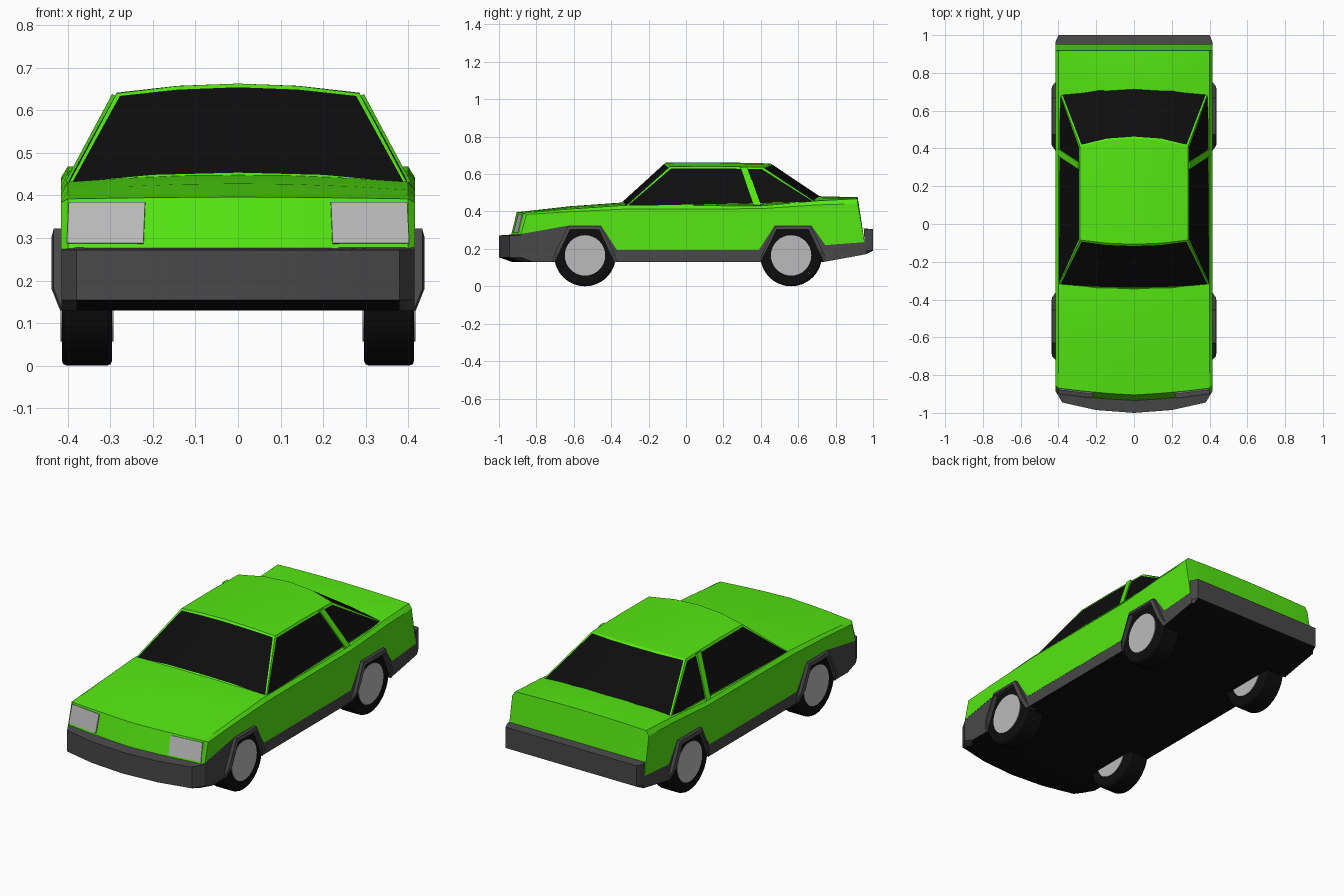
import bpy, bmesh, math
from mathutils import Vector

if "Cube" in bpy.data.objects:
    bpy.data.objects.remove(bpy.data.objects["Cube"])


def material(name, rgb):
    m = bpy.data.materials.new(name)
    m.diffuse_color = (*rgb, 1)
    m.use_nodes = True
    m.node_tree.nodes["Principled BSDF"].inputs["Base Color"].default_value = m.diffuse_color
    return m


GREEN = material("green_paint", (0.09, 0.8, 0.006))
BLACK = material("black", (0.004, 0.004, 0.004))
DARK = material("dark_plastic", (0.065, 0.065, 0.065))
LENS = material("lens", (0.5, 0.5, 0.5))
RED = material("red_lamp", (0.7, 0.0, 0.0))


def finish(name, bm, mats):
    bmesh.ops.recalc_face_normals(bm, faces=bm.faces)
    me = bpy.data.meshes.new(name)
    bm.to_mesh(me)
    bm.free()
    for m in mats:
        me.materials.append(m)
    ob = bpy.data.objects.new(name, me)
    bpy.context.collection.objects.link(ob)
    return ob


def smooth(ob, angle=30):
    bpy.ops.object.select_all(action='DESELECT')
    ob.select_set(True)
    bpy.context.view_layer.objects.active = ob
    bpy.ops.object.shade_smooth_by_angle(angle=math.radians(angle))


def loft(rings):
    """Skin closed rings of equal length and cap both ends."""
    bm = bmesh.new()
    vs = [[bm.verts.new(p) for p in r] for r in rings]
    n = len(vs[0])
    for a, b in zip(vs, vs[1:]):
        for i in range(n):
            bm.faces.new((a[i], a[(i + 1) % n], b[(i + 1) % n], b[i]))
    bm.faces.new(vs[0])
    bm.faces.new(vs[-1])
    bmesh.ops.recalc_face_normals(bm, faces=bm.faces)
    bm.normal_update()
    return bm


def both(xs):
    return [-x for x in reversed(xs)] + xs[1:]


def lerp(table, x):
    for (a, u), (b, v) in zip(table, table[1:]):
        if x <= b:
            return u + (v - u) * (x - a) / (b - a)
    return table[-1][1]


def panel(name, pts, mat, thick, ring=0):
    """Thin mirrored plate on the +x side; ring > 0 leaves only a frame."""
    bm = bmesh.new()
    f = bm.faces.new([bm.verts.new(p) for p in pts])
    if ring:
        bmesh.ops.inset_region(bm, faces=[f], thickness=ring)
        bmesh.ops.delete(bm, geom=[f], context='FACES')
    ob = finish(name, bm, [mat])
    s = ob.modifiers.new("thickness", 'SOLIDIFY')
    s.thickness, s.offset = thick, 0
    ob.modifiers.new("mirror", 'MIRROR')
    return ob


# Line where the paint meets the dark lower trim, front to rear
SEAM = [(-0.88, 0.28), (-0.625, 0.325), (-0.455, 0.325), (-0.37, 0.195),
        (0.39, 0.195), (0.475, 0.325), (0.67, 0.325), (0.745, 0.22), (0.955, 0.236)]

# Dark bumpers, sills and wheel openings
openings = [(0.735, 0.13), (0.655, 0.305), (0.485, 0.305), (0.40, 0.13),
            (-0.385, 0.13), (-0.465, 0.305), (-0.62, 0.305), (-0.70, 0.13)]
trim = ([(-1.0, 0.272)] + SEAM + [(0.95, 0.31), (1.0, 0.305), (1.0, 0.19), (0.965, 0.172)]
        + openings + [(-0.93, 0.13), (-1.0, 0.155)])
BOW = [(0, 0), (0.2, 0.015), (0.38, 0.055), (0.415, 0.115)]


def trim_point(x, y, z):
    if y < -0.92:
        y += lerp(BOW, abs(x))
    elif y > 0.97 and abs(x) > 0.41:
        y -= 0.035
    return (x, y, z)


bm = loft([[trim_point(x, y, z) for y, z in trim] for x in both([0, 0.2, 0.38, 0.4, 0.415])])
for f in bm.faces:
    f.material_index = int(f.normal.z < -0.85)
smooth(finish("bumpers_and_sills", bm, [DARK, BLACK]))

# Underfloor between the wheels
bpy.ops.mesh.primitive_cube_add(size=1, location=(0, 0.01, 0.221))
floor = bpy.context.object
floor.name = "underfloor"
floor.scale = (0.59, 1.46, 0.18)
floor.data.materials.append(BLACK)

# Painted body: crowned bonnet and boot, chamfered shoulders
NOSE = [(0, 0), (0.2, 0.012), (0.4, 0.036), (0.416, 0.052)]
top_y = [-0.905, -0.62, -0.34, 0.40, 0.70, 0.918]
mid_z = [0.396, 0.428, 0.448, 0.44, 0.482, 0.476]
edge_z = [0.392, 0.413, 0.432, 0.43, 0.457, 0.468]
drop = [0.008, 0.014, 0.02, 0.015, 0.022, 0.026]


def body_ring(x):
    a = abs(x)
    k = max(0, 1 - (a / 0.4) ** 2)
    pts = [(x, -0.935 + lerp(NOSE, a), 0.274)]
    for y, m, e, d in zip(top_y, mid_z, edge_z, drop):
        z = e + (m - e) * k - (d if a > 0.41 else 0)
        pts.append((x, y + (lerp(NOSE, a) if y < -0.9 else 0), z))
    return pts + [(x, y, z) for y, z in reversed(SEAM)]


smooth(finish("body", loft([body_ring(x) for x in both([0, 0.13, 0.27, 0.4, 0.416])]), [GREEN]))


# Cabin: black glass with painted roof and pillar frames
def cabin_ring(u):
    k = 1 - u * u
    return [(0.4 * u, -0.325 - 0.022 * k, 0.425 + 0.02 * k),
            (0.285 * u, -0.085 - 0.022 * k, 0.64 + 0.023 * k),
            (0.285 * u, 0.41 + 0.042 * k, 0.637 + 0.02 * k),
            (0.392 * u, 0.695 + 0.03 * k, 0.448 + 0.026 * k)]


# an extra roof bow gives the slight arch along the top
def arched(u):
    a, b, c, d = cabin_ring(u)
    m = (Vector(b) + Vector(c)) / 2 + Vector((0, 0, 0.003))
    return [a, b, tuple(m), c, d]


bm = loft([arched(u) for u in (-1, -0.5, 0, 0.5, 1)])
groups = {"screen": [], "rear": [], "left": [], "right": []}
for f in bm.faces:
    n = f.normal
    if len(f.verts) == 5:
        groups["right" if n.x > 0 else "left"].append(f)
    elif n.y < -0.4 and n.z > 0:
        groups["screen"].append(f)
    elif n.y > 0.4 and n.z > 0:
        groups["rear"].append(f)
for fs in groups.values():
    bmesh.ops.inset_region(bm, faces=fs, thickness=0.013)
    for f in fs:
        f.material_index = 1
smooth(finish("cabin", bm, [GREEN, BLACK]), 25)

# Pillars between door and quarter windows
panel("door_pillar", [(0.402 - 0.535 * (z - 0.425), y, z) for y, z in
      [(0.29, 0.635), (0.327, 0.635), (0.40, 0.43), (0.362, 0.43)]], GREEN, 0.014)


# Headlamps lying on the raked nose
def nose(x, z):
    return (x, -0.936 + 0.03 * (z - 0.274) / 0.12 + lerp(NOSE, x), z)


panel("headlamps", [nose(0.222, 0.287), nose(0.402, 0.287), nose(0.397, 0.384),
                    nose(0.218, 0.384)], LENS, 0.008)
panel("headlamp_surrounds", [nose(0.207, 0.278), nose(0.413, 0.278), nose(0.410, 0.393),
                             nose(0.205, 0.393)], GREEN, 0.016, ring=0.011)


# Tail lamp frames on the raked tail
def tail(x, z):
    return (x, 0.957 - 0.037 * (z - 0.236) / 0.24, z)


panel("tail_lamps", [tail(0.18, 0.35), tail(0.385, 0.35), tail(0.385, 0.435),
                     tail(0.18, 0.435)], RED, 0.026, ring=0.022)

# Wheel arch flares
for label, outer, inner in [
        ("front", [(-0.72, 0.13), (-0.70, 0.18), (-0.63, 0.322), (-0.455, 0.322), (-0.388, 0.19), (-0.36, 0.13)],
         [(-0.70, 0.13), (-0.678, 0.18), (-0.62, 0.303), (-0.465, 0.303), (-0.413, 0.19), (-0.385, 0.13)]),
        ("rear", [(0.385, 0.13), (0.412, 0.18), (0.475, 0.322), (0.668, 0.322), (0.73, 0.19), (0.755, 0.135)],
         [(0.40, 0.13), (0.425, 0.18), (0.485, 0.303), (0.655, 0.303), (0.708, 0.19), (0.735, 0.13)])]:
    rings = []
    for (oy, oz), (iy, iz) in zip(outer, inner):
        x = 0.418 if oz < 0.15 else 0.438
        rings.append([(0.36, oy, oz), (x - 0.005, oy, oz), (x, iy, iz), (0.36, iy, iz)])
    ob = finish(label + "_arch_flare", loft(rings), [DARK])
    ob.modifiers.new("mirror", 'MIRROR')


# Wheels: bevelled tyre with a flat hub disc showing on both sides
def disc(name, x, y, r, width, mat, bevel):
    bpy.ops.mesh.primitive_cylinder_add(vertices=32, radius=r, depth=width,
                                        location=(x, y, 0.165), rotation=(0, math.pi / 2, 0))
    ob = bpy.context.object
    ob.name = name
    ob.data.materials.append(mat)
    smooth(ob)
    if bevel:
        b = ob.modifiers.new("bevel", 'BEVEL')
        b.width, b.segments, b.limit_method, b.angle_limit = bevel, 2, 'ANGLE', math.radians(60)


for label, y in (("front", -0.54), ("rear", 0.562)):
    for side, s in (("left", -1), ("right", 1)):
        disc(f"{label}_{side}_tyre", s * 0.355, y, 0.165, 0.118, BLACK, 0.012)
        disc(f"{label}_{side}_hub", s * 0.355, y, 0.108, 0.124, LENS, 0)
